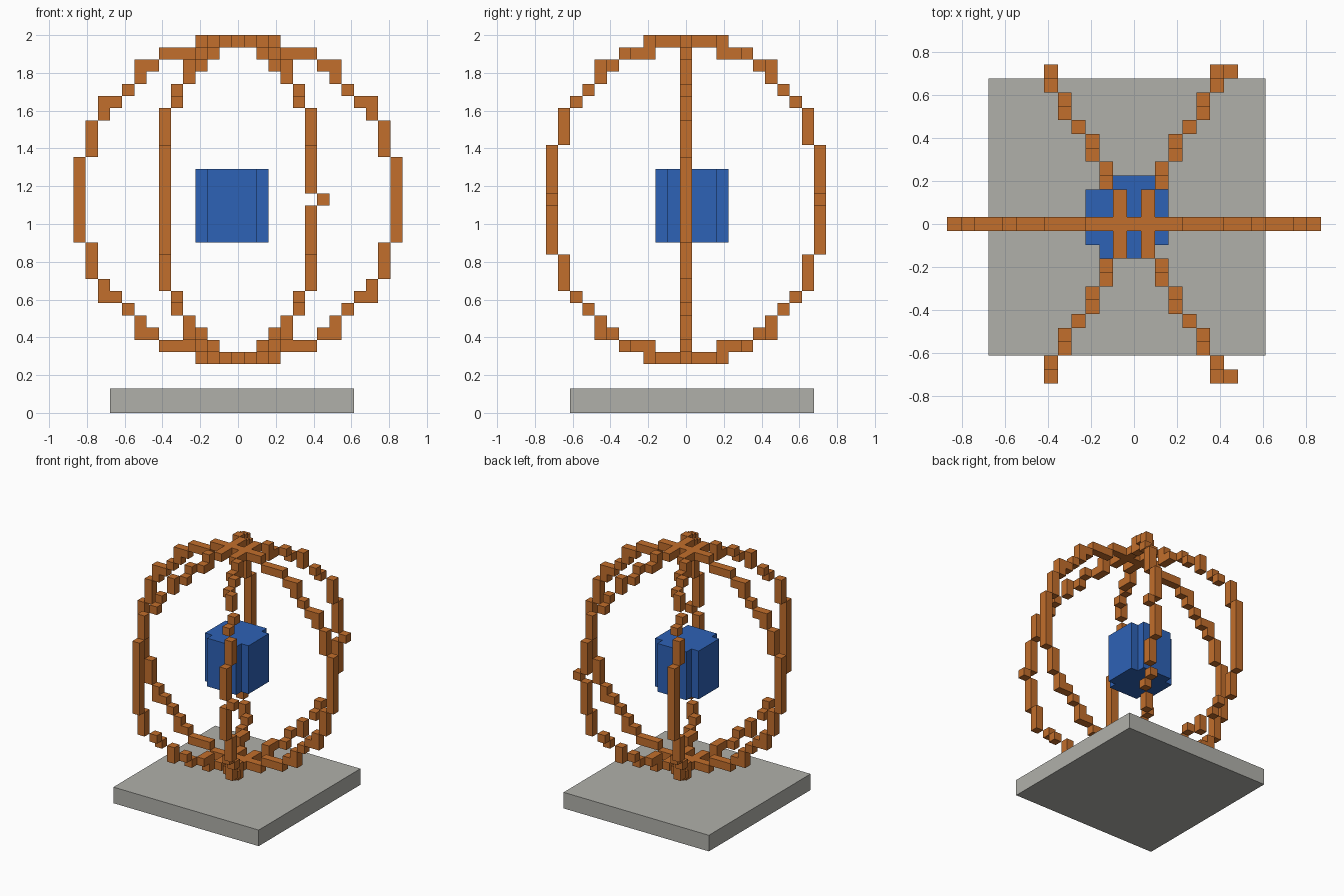
import bpy, bmesh, math
from mathutils import Vector

if "Cube" in bpy.data.objects:
    bpy.data.objects.remove(bpy.data.objects["Cube"])

U = 2 / 31                    # edge of one voxel
CENTRE, RADIUS, STEPS = 17, 13, 80
SIDES = [(1, 0, 0), (-1, 0, 0), (0, 1, 0), (0, -1, 0), (0, 0, 1), (0, 0, -1)]


def material(name, rgb):
    m = bpy.data.materials.new(name)
    m.diffuse_color = (*rgb, 1)
    m.use_nodes = True
    m.node_tree.nodes["Principled BSDF"].inputs["Base Color"].default_value = m.diffuse_color
    return m


def voxel_object(name, cells, mat):
    """Mesh of the outer faces of a set of voxels."""
    bm = bmesh.new()
    for c in cells:
        mid = Vector((c[0], c[1], c[2] + 0.5))
        for s in SIDES:
            if tuple(a + b for a, b in zip(c, s)) in cells:
                continue
            n = Vector(s)
            u = Vector((s[1], s[2], s[0]))
            v = n.cross(u)
            bm.faces.new([bm.verts.new((mid + (n + u * a + v * b) / 2) * U)
                          for a, b in ((-1, -1), (1, -1), (1, 1), (-1, 1))])
    mesh = bpy.data.meshes.new(name)
    bm.to_mesh(mesh)
    bm.free()
    mesh.materials.append(mat)
    ob = bpy.data.objects.new(name, mesh)
    bpy.context.collection.objects.link(ob)
    return ob


def snap(x):
    return math.floor(x + 0.5 + 1e-6)


orange = material("copper orange", (0.54, 0.156, 0.025))
blue = material("core blue", (0.027, 0.122, 0.468))
grey = material("stone grey", (0.434, 0.434, 0.402))

# Square base slab
bpy.ops.mesh.primitive_cube_add(size=1, location=(-U / 2, U / 2, U))
base = bpy.context.object
base.name = "base_slab"
base.scale = (20 * U, 20 * U, 2 * U)
base.data.materials.append(grey)

# Floating core: square column with notched corners
core = {(i, j, k) for i in range(-3, 3) for j in range(-2, 4)
        for k in range(14, 20) if not (i in (-3, 2) and j in (-2, 3))}
voxel_object("floating_core", core, blue)

# Cage of three upright rings, 60 degrees apart
cage = set()
for r in range(3):
    a = r * math.pi / 3
    for s in range(STEPS):
        t = 2 * math.pi * s / STEPS
        h = RADIUS * math.cos(t)
        cage.add((snap(h * math.cos(a)), snap(h * math.sin(a)),
                  CENTRE + snap(RADIUS * math.sin(t))))
voxel_object("ring_cage", cage, orange)
